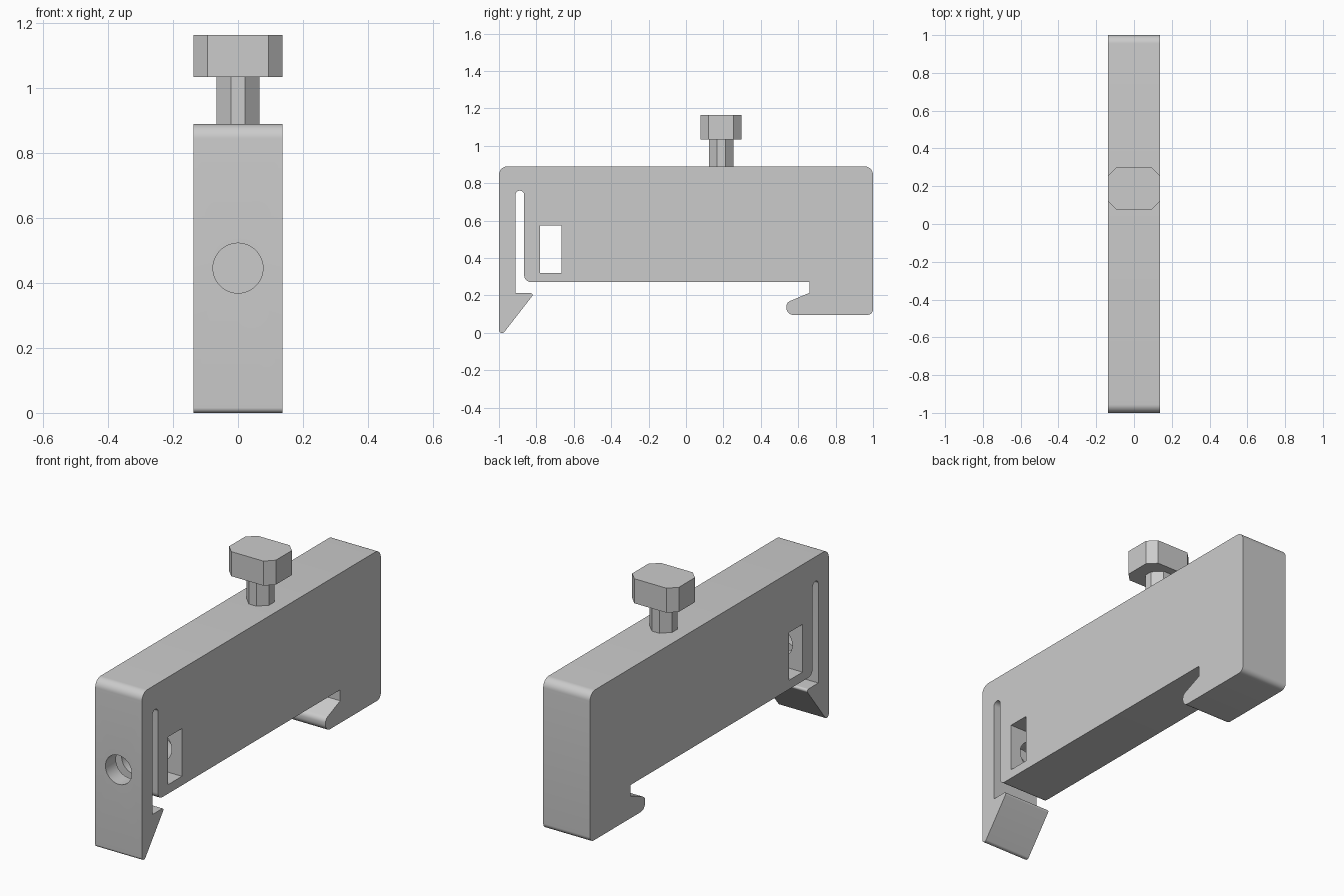
import bpy
import bmesh
import math
from mathutils import Vector, Matrix

cube = bpy.data.objects.get("Cube")
if cube:
    bpy.data.objects.remove(cube, do_unlink=True)

HALF = 0.137  # half the width of the clamp

gray = bpy.data.materials.new("plain gray")
gray.use_nodes = True
color = (0.6, 0.6, 0.6, 1)
gray.diffuse_color = color
gray.node_tree.nodes["Principled BSDF"].inputs["Base Color"].default_value = color


def rounded(corners):
    """Turn (u, v, radius) corners into an outline with arc fillets."""
    out = []
    for i, (u, v, r) in enumerate(corners):
        p = Vector((u, v))
        if r == 0:
            out.append(p)
            continue
        a = (Vector(corners[i - 1][:2]) - p).normalized()
        b = (Vector(corners[(i + 1) % len(corners)][:2]) - p).normalized()
        half = a.angle(b) / 2
        center = p + (a + b).normalized() * r / math.sin(half)
        start = p + a * r / math.tan(half) - center
        sweep = start.angle_signed(p + b * r / math.tan(half) - center)
        steps = max(4, round(abs(sweep) / math.radians(10)))
        for k in range(steps + 1):
            out.append(center + Matrix.Rotation(-sweep * k / steps, 2) @ start)
    return out


def extrude(name, points, vector):
    """Make a solid by extruding a closed outline of 3D points."""
    bm = bmesh.new()
    face = bm.faces.new([bm.verts.new(p) for p in points])
    ext = bmesh.ops.extrude_face_region(bm, geom=[face], use_keep_orig=True)
    verts = [g for g in ext["geom"] if isinstance(g, bmesh.types.BMVert)]
    bmesh.ops.translate(bm, verts=verts, vec=vector)
    bmesh.ops.recalc_face_normals(bm, faces=bm.faces)
    mesh = bpy.data.meshes.new(name)
    bm.to_mesh(mesh)
    bm.free()
    mesh.materials.append(gray)
    obj = bpy.data.objects.new(name, mesh)
    bpy.context.collection.objects.link(obj)
    return obj


def cut(target, cutter):
    """Subtract the cutter, then remove it."""
    cutter.hide_render = True
    mod = target.modifiers.new("cut", "BOOLEAN")
    mod.operation = "DIFFERENCE"
    mod.solver = "EXACT"
    mod.object = cutter
    bpy.context.view_layer.objects.active = target
    bpy.ops.object.modifier_apply(modifier=mod.name)
    bpy.data.objects.remove(cutter, do_unlink=True)


def chamfered_block(name, hx, hy, c, y, z0, z1):
    """Upright block with its four vertical edges cut off."""
    plan = [(hx, hy - c), (hx - c, hy), (c - hx, hy), (-hx, hy - c),
            (-hx, c - hy), (c - hx, -hy), (hx - c, -hy), (hx, c - hy)]
    return extrude(name, [(px, y + py, z0) for px, py in plan], (0, 0, z1 - z0))


# Clamp body: side profile with the spring arm, slot and rear hook
profile = rounded([
    (-1, 0.89, 0.045), (1, 0.89, 0.045), (1, 0.096, 0.03),
    # rear hook
    (0.537, 0.096, 0.038), (0.537, 0.162, 0.03), (0.66, 0.214, 0), (0.66, 0.272, 0),
    # underside and spring slot
    (-0.865, 0.272, 0.035), (-0.865, 0.76, 0.023), (-0.912, 0.76, 0.023),
    # front latch
    (-0.912, 0.212, 0), (-0.81, 0.212, 0.01), (-0.975, 0, 0.016), (-1, 0, 0.016),
])
body = extrude("clamp_body", [(-HALF, p.x, p.y) for p in profile], (2 * HALF, 0, 0))

# Nut window through the sides
window = [(-0.78, 0.32), (-0.665, 0.32), (-0.665, 0.573), (-0.78, 0.573)]
cut(body, extrude("window_cutter", [(-0.3, y, z) for y, z in window], (0.6, 0, 0)))

# Screw hole from the front, past the window
ring = [(0.077 * math.cos(t), -1.1, 0.446 + 0.077 * math.sin(t))
        for t in (math.tau * i / 48 for i in range(48))]
cut(body, extrude("hole_cutter", ring, (0, 0.6, 0)))

bpy.ops.object.select_all(action="DESELECT")
body.select_set(True)
bpy.context.view_layer.objects.active = body
bpy.ops.object.shade_smooth_by_angle(angle=math.radians(25))

# Mounting stud on top
chamfered_block("stud_shaft", 0.066, 0.066, 0.044, 0.188, 0.88, 1.04)
chamfered_block("stud_head", HALF, 0.11, 0.043, 0.188, 1.035, 1.165)
